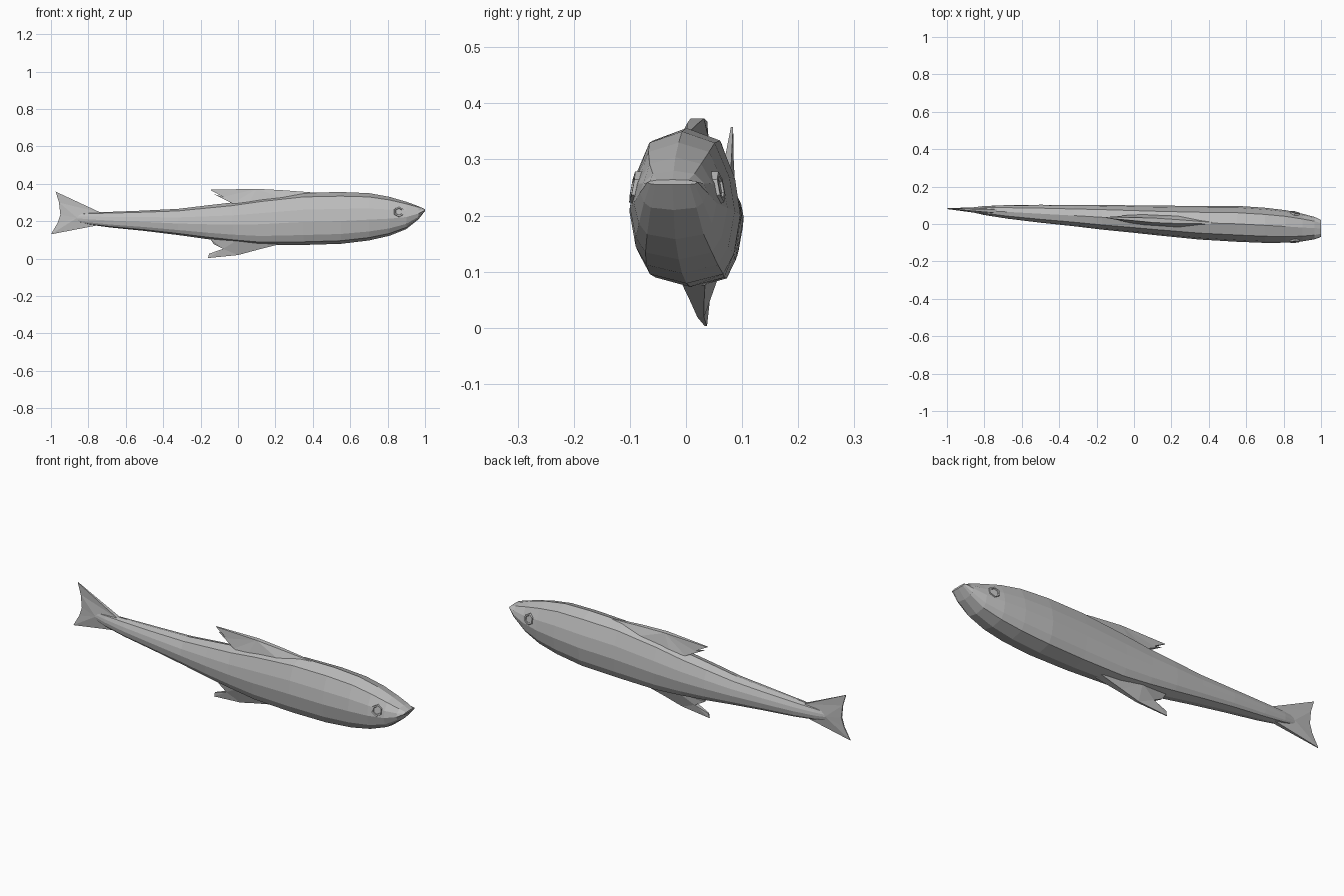
import bpy, bmesh, math
from mathutils import Vector
from mathutils.bvhtree import BVHTree

if "Cube" in bpy.data.objects:
    bpy.data.objects.remove(bpy.data.objects["Cube"])

grey = bpy.data.materials.new("fish_grey")
grey.diffuse_color = (0.5, 0.5, 0.5, 1)
grey.use_nodes = True
grey.node_tree.nodes["Principled BSDF"].inputs["Base Color"].default_value = grey.diffuse_color


def finish(name, bm):
    bmesh.ops.recalc_face_normals(bm, faces=bm.faces)
    mesh = bpy.data.meshes.new(name)
    bm.to_mesh(mesh)
    bm.free()
    mesh.materials.append(grey)
    obj = bpy.data.objects.new(name, mesh)
    bpy.context.collection.objects.link(obj)
    return obj


# Body stations: x, y centre, half width, bottom z, top z
STATIONS = [
    (1.0, -0.024, 0.045, 0.255, 0.264), (0.965, -0.022, 0.060, 0.210, 0.280),
    (0.90, -0.019, 0.074, 0.158, 0.304), (0.81, -0.013, 0.087, 0.122, 0.330),
    (0.70, -0.007, 0.094, 0.097, 0.350), (0.55, 0.001, 0.096, 0.079, 0.356),
    (0.35, 0.007, 0.090, 0.073, 0.352), (0.12, 0.019, 0.079, 0.073, 0.325),
    (-0.03, 0.028, 0.072, 0.088, 0.300), (-0.17, 0.036, 0.066, 0.105, 0.284),
    (-0.32, 0.045, 0.057, 0.126, 0.266), (-0.50, 0.055, 0.048, 0.148, 0.257),
    (-0.68, 0.065, 0.036, 0.166, 0.250), (-0.80, 0.072, 0.024, 0.182, 0.246),
    (-0.87, 0.076, 0.012, 0.198, 0.240),
]
# Half cross-section from back ridge to belly, in unit width and height
SECTION = [(0, 1), (0.62, 0.84), (0.90, 0.35), (1, -0.12), (0.88, -0.62),
           (0.68, -0.88), (0, -1)]
RING = SECTION + [(-a, b) for a, b in reversed(SECTION[1:-1])]


def centre_y(x):
    for p, q in zip(STATIONS, STATIONS[1:]):
        if q[0] <= x <= p[0]:
            return p[1] + (q[1] - p[1]) * (p[0] - x) / (p[0] - q[0])
    return STATIONS[-1][1] + 0.006


# Body
bm = bmesh.new()
rings = []
for x, y, w, lo, hi in STATIONS:
    mid, h = (lo + hi) / 2, (hi - lo) / 2
    rings.append([bm.verts.new((x, y + a * w, mid + b * h)) for a, b in RING])
n = len(RING)
for r, s in zip(rings, rings[1:]):
    for i in range(n):
        j = (i + 1) % n
        bm.faces.new((r[i], r[j], s[j], s[i]))
bm.faces.new(rings[0])
bm.faces.new(rings[-1])
bmesh.ops.recalc_face_normals(bm, faces=bm.faces)
tree = BVHTree.FromBMesh(bm)
finish("body", bm)


# Fins: outline of x, z, half thickness
def fin(name, outline):
    bm = bmesh.new()
    sides = [[bm.verts.new((x, centre_y(x) + s * t, z)) for x, z, t in outline]
             for s in (-1, 1)]
    caps = [bm.faces.new(side) for side in sides]
    for i in range(len(outline)):
        j = (i + 1) % len(outline)
        bm.faces.new((sides[0][i], sides[0][j], sides[1][j], sides[1][i]))
    bmesh.ops.recalc_face_normals(bm, faces=bm.faces)
    bmesh.ops.triangulate(bm, faces=caps)
    return finish(name, bm)


fin("dorsal_fin", [(0.42, 0.352, 0.004), (0.25, 0.365, 0.010), (0.10, 0.373, 0.012),
                   (-0.15, 0.368, 0.003), (-0.08, 0.330, 0.010), (-0.13, 0.345, 0.003),
                   (-0.03, 0.295, 0.020), (0.05, 0.285, 0.032), (0.25, 0.320, 0.032)])
fin("belly_fin", [(0.22, 0.076, 0.020), (0.10, 0.046, 0.012), (0.0, 0.019, 0.006),
                  (-0.16, 0.003, 0.002), (-0.155, 0.026, 0.003), (-0.08, 0.052, 0.012),
                  (-0.13, 0.078, 0.004), (-0.15, 0.108, 0.012), (0.0, 0.100, 0.035)])
fin("tail_upper_lobe", [(-0.73, 0.244, 0.010), (-0.975, 0.358, 0.002),
                        (-0.957, 0.300, 0.003), (-0.95, 0.235, 0.004),
                        (-0.86, 0.218, 0.014)])
fin("tail_lower_lobe", [(-0.75, 0.178, 0.010), (-0.86, 0.218, 0.014),
                        (-0.95, 0.235, 0.004), (-0.965, 0.190, 0.003),
                        (-1.0, 0.130, 0.002)])

# Eyes: six-sided rims with sunken centres, seated on the body surface
for side, name in ((-1, "front_eye"), (1, "back_eye")):
    hit, normal, _, _ = tree.ray_cast(Vector((0.86, side, 0.25)), Vector((0, -side, 0)))
    bm = bmesh.new()
    bmesh.ops.create_cone(bm, cap_ends=True, segments=6, radius1=0.030,
                          radius2=0.028, depth=0.012)
    front = max(bm.faces, key=lambda f: f.calc_center_median().z)
    bmesh.ops.inset_region(bm, faces=[front], thickness=0.008, depth=0)
    bmesh.ops.inset_region(bm, faces=[front], thickness=0.002, depth=-0.004)
    eye = finish(name, bm)
    eye.location = hit
    eye.rotation_euler = normal.to_track_quat('Z', 'Y').to_euler()
